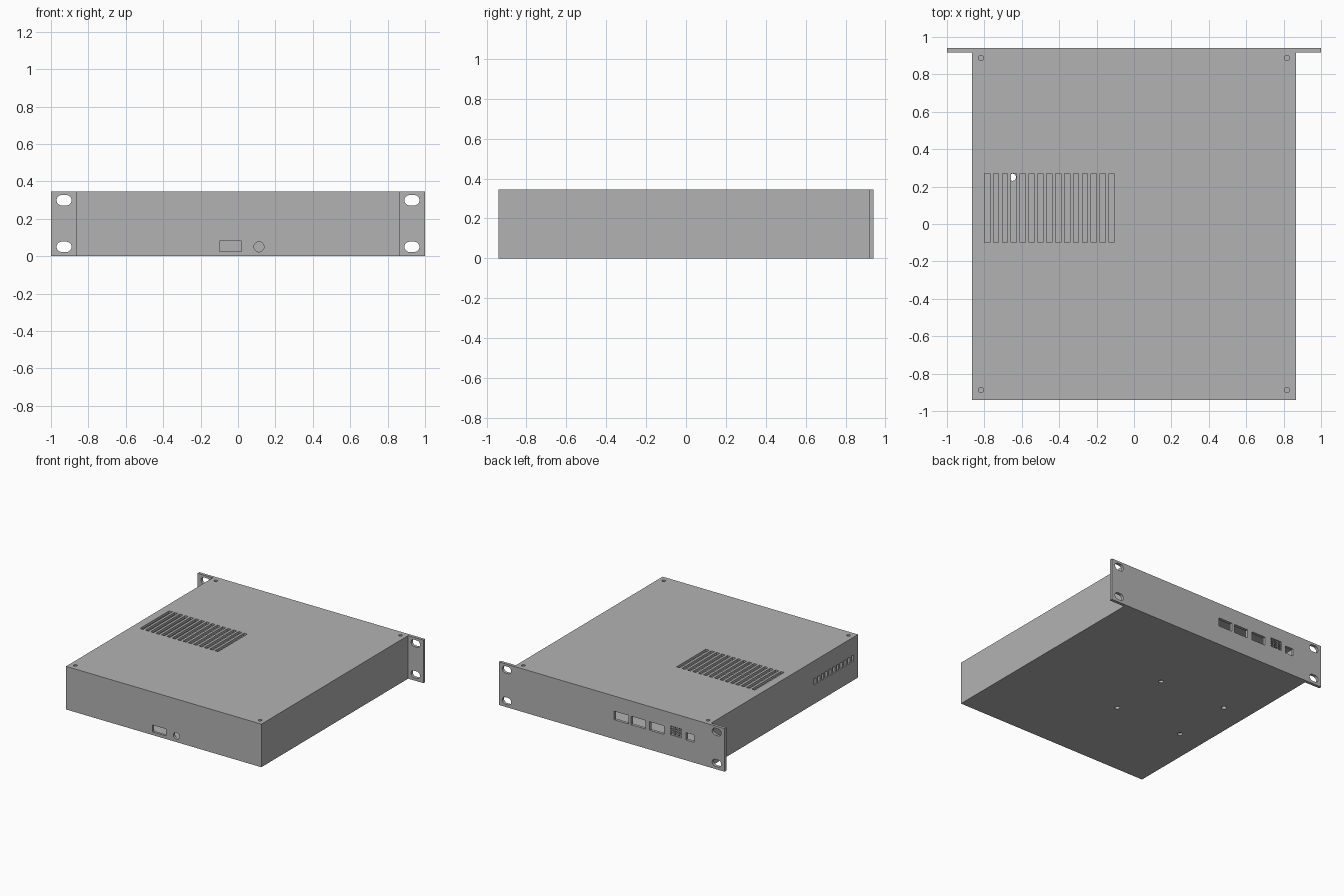
import bpy, bmesh, math
from mathutils import Matrix, Vector

if "Cube" in bpy.data.objects:
    bpy.data.objects.remove(bpy.data.objects["Cube"])

W, D, H = 0.865, 0.94, 0.345      # half width, half depth, height of the case
PANEL_Y = 0.917                   # inner face of the rack panel
T = 0.02                          # wall thickness

grey = bpy.data.materials.new("case grey")
grey.diffuse_color = (0.45, 0.45, 0.45, 1)
grey.use_nodes = True
grey.node_tree.nodes["Principled BSDF"].inputs["Base Color"].default_value = grey.diffuse_color


def box(bm, x0, x1, y0, y1, z0, z1):
    m = (Matrix.Translation(((x0 + x1) / 2, (y0 + y1) / 2, (z0 + z1) / 2))
         @ Matrix.Diagonal((x1 - x0, y1 - y0, z1 - z0, 1)))
    bmesh.ops.create_cube(bm, size=1, matrix=m)


def rod(bm, centre, r, length, axis='Z'):
    rot = Matrix.Rotation(math.pi / 2, 4, 'X') if axis == 'Y' else Matrix()
    bmesh.ops.create_cone(bm, cap_ends=True, segments=24, radius1=r, radius2=r,
                          depth=length, matrix=Matrix.Translation(centre) @ rot)


def prism(bm, pts, offset):
    f = bm.faces.new([bm.verts.new(p) for p in pts])
    new = bmesh.ops.extrude_face_region(bm, geom=[f])["geom"]
    bmesh.ops.translate(bm, vec=offset,
                        verts=[v for v in new if isinstance(v, bmesh.types.BMVert)])


def finish(bm, name):
    bmesh.ops.recalc_face_normals(bm, faces=bm.faces[:])
    me = bpy.data.meshes.new(name)
    bm.to_mesh(me)
    bm.free()
    me.materials.append(grey)
    ob = bpy.data.objects.new(name, me)
    bpy.context.collection.objects.link(ob)
    return ob


def activate(ob):
    bpy.ops.object.select_all(action='DESELECT')
    ob.select_set(True)
    bpy.context.view_layer.objects.active = ob


def cut(ob, cutter):
    mod = ob.modifiers.new("cut", 'BOOLEAN')
    mod.operation, mod.solver, mod.object = 'DIFFERENCE', 'EXACT', cutter
    activate(ob)
    bpy.ops.object.modifier_apply(modifier=mod.name)


# Case and rack panel: one T-shaped outline, extruded upward
half = [(W, -D), (W, PANEL_Y), (1, PANEL_Y), (1, D)]
outline = half + [(-x, y) for x, y in reversed(half)]
bm = bmesh.new()
prism(bm, [(x, y, 0) for x, y in outline], Vector((0, 0, H)))
case = finish(bm, "rack_case")

# Hollow interior
bm = bmesh.new()
box(bm, -W + T, W - T, -D + T, PANEL_Y, T, H - T)
cavity = finish(bm, "cavity_cutter")

# All openings through the walls
bm = bmesh.new()
for i in range(15):                                   # lid vents
    x = -0.785 + i * 0.0475
    box(bm, x - 0.014, x + 0.014, -0.10, 0.27, H - 0.04, H + 0.05)
for i in range(11):                                   # side vents
    y = -0.872 + i * 0.0475
    box(bm, -W - 0.05, -W + 0.04, y - 0.014, y + 0.014, 0.152, 0.202)
ports = [(-0.147, -0.022), (-0.298, -0.173), (-0.465, -0.337)]
for x0, x1 in ports:                                  # wide ports
    box(bm, x0, x1, PANEL_Y - 0.05, D + 0.05, 0.155, 0.223)
box(bm, -0.62, -0.52, PANEL_Y - 0.05, D + 0.05, 0.168, 0.24)    # grille port
box(bm, -0.73, -0.658, PANEL_Y - 0.05, D + 0.05, 0.163, 0.222)  # small port
box(bm, -0.10, 0.02, -D - 0.05, -D + 0.04, 0.025, 0.08)         # power inlet
rod(bm, (0.112, -D, 0.05), 0.027, 0.09, 'Y')                    # round socket
for sx in (-1, 1):                                    # rounded rack slots
    for z in (0.05, 0.299):
        pts = []
        for k in range(26):
            side = 1 if k < 13 else -1
            a = -math.pi / 2 + math.pi * (k - (side < 0)) / 12
            pts.append((sx * 0.93 + side * 0.0125 + 0.0275 * math.cos(a),
                        PANEL_Y - 0.05, z + 0.0275 * math.sin(a)))
        prism(bm, pts, Vector((0, 0.15, 0)))
for x in (-0.05, -0.65):                              # floor mounting holes
    for y in (-0.25, 0.25):
        rod(bm, (x, y, 0), 0.019, 0.1)
holes = finish(bm, "opening_cutter")

# Lid screw holes
corners = [(sx * 0.818, sy * 0.888) for sx in (-1, 1) for sy in (-1, 1)]
bm = bmesh.new()
for x, y in corners:
    rod(bm, (x, y, H - 0.05), 0.014, 0.2)
screws = finish(bm, "screw_cutter")

cut(case, cavity)
cut(case, holes)
cut(case, screws)

# Corner posts under the lid screws
bm = bmesh.new()
for x, y in corners:
    sx, sy = math.copysign(1, x), math.copysign(1, y)
    xs = sorted((sx * 0.785, sx * 0.847))
    ys = sorted((sy * 0.855, sy * 0.919))
    box(bm, *xs, *ys, T - 0.002, H - T)
posts = finish(bm, "corner_posts")
cut(posts, screws)

# Slats in the grille port
bm = bmesh.new()
for i in range(3):
    z = 0.186 + i * 0.018
    box(bm, -0.622, -0.518, PANEL_Y + 0.002, D - 0.004, z - 0.0035, z + 0.0035)
for x in (-0.587, -0.553):
    box(bm, x - 0.003, x + 0.003, PANEL_Y + 0.004, D - 0.006, 0.166, 0.242)
finish(bm, "port_grille")

# Remove helpers, keep edges crisp and curved walls smooth
for c in (cavity, holes, screws):
    bpy.data.objects.remove(c, do_unlink=True)
for ob in (case, posts):
    activate(ob)
    bpy.ops.object.shade_smooth_by_angle(angle=math.radians(30))
